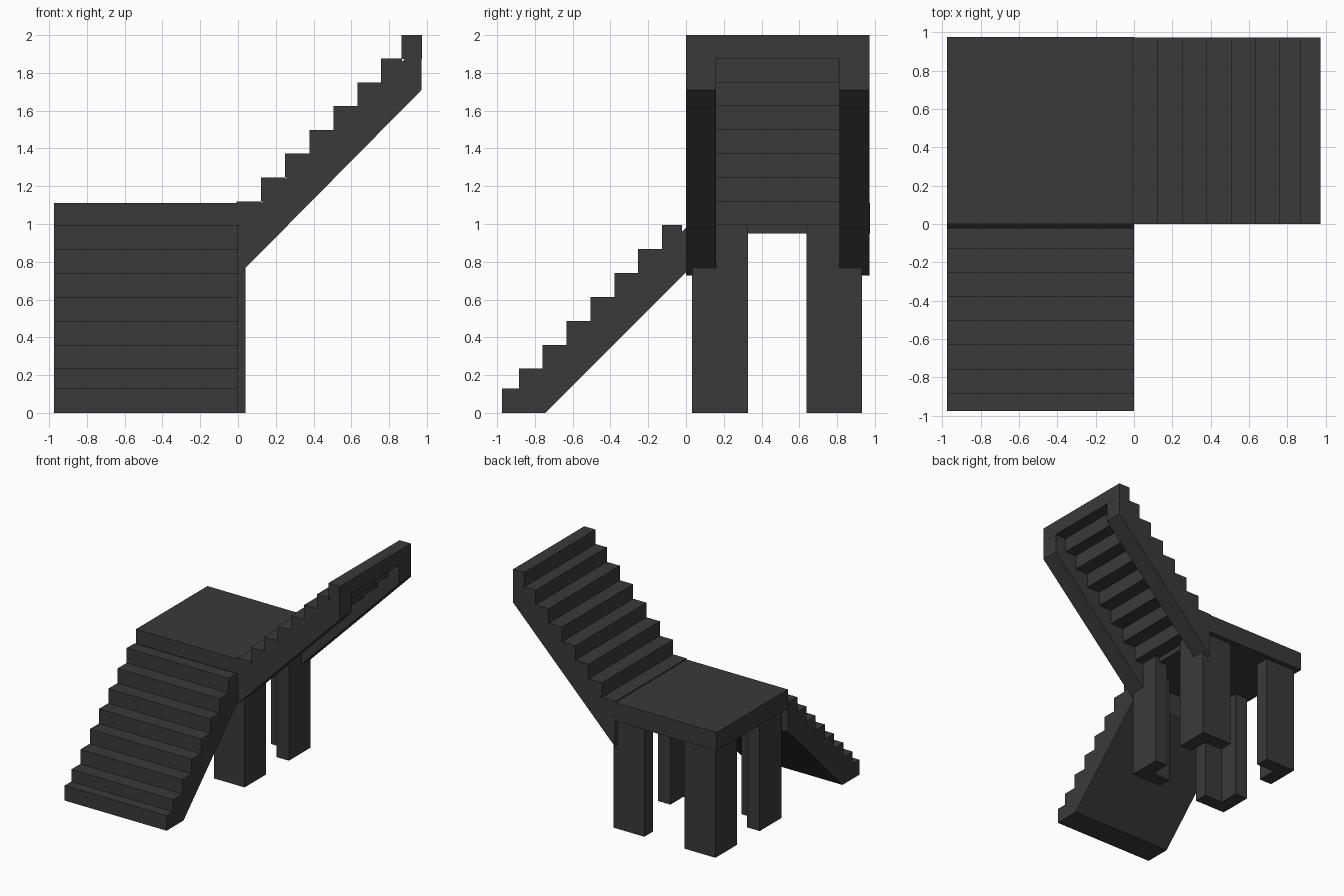
import bpy, bmesh

if "Cube" in bpy.data.objects:
    bpy.data.objects.remove(bpy.data.objects["Cube"])

mat = bpy.data.materials.new("dark_grey")
mat.diffuse_color = (0.042, 0.042, 0.042, 1)
mat.use_nodes = True
mat.node_tree.nodes["Principled BSDF"].inputs["Base Color"].default_value = mat.diffuse_color


def prism(name, profile, place, lo, hi):
    """Extrude a 2D profile from lo to hi; place(u, v, w) gives the 3D point."""
    bm = bmesh.new()
    a = [bm.verts.new(place(u, v, lo)) for u, v in profile]
    b = [bm.verts.new(place(u, v, hi)) for u, v in profile]
    bm.faces.new(a)
    bm.faces.new(b[::-1])
    n = len(profile)
    for i in range(n):
        bm.faces.new((a[i], b[i], b[(i + 1) % n], a[(i + 1) % n]))
    bmesh.ops.recalc_face_normals(bm, faces=bm.faces)
    mesh = bpy.data.meshes.new(name)
    bm.to_mesh(mesh)
    bm.free()
    mesh.materials.append(mat)
    ob = bpy.data.objects.new(name, mesh)
    bpy.context.collection.objects.link(ob)
    return ob


def rect(u0, u1, v0, v1):
    return [(u0, v0), (u1, v0), (u1, v1), (u0, v1)]


def plan(u, v, w):      # profile in xy, extruded along z
    return (u, v, w)


def along_y(u, v, w):   # profile in xz, extruded along y
    return (u, w, v)


def along_x(u, v, w):   # profile in yz, extruded along x
    return (w, u, v)


S = 0.975

# landing slab
prism("landing", rect(-S, 0, 0, S), plan, 0.95, 1.11)

# four L-section legs, each opening towards the middle of the landing
L, T = 0.295, 0.12
for x, sx, xn in ((-0.935, 1, "left"), (0.04, -1, "right")):
    for y, sy, yn in ((0.033, 1, "front"), (0.933, -1, "back")):
        shape = [(0, 0), (L, 0), (L, T), (T, T), (T, L), (0, L)]
        prism(f"{yn}_{xn}_leg", [(x + sx * u, y + sy * v) for u, v in shape],
              plan, 0, 0.998)

# lower flight: one solid sawtooth profile with a sloping underside
starts = [-S, -0.885, -0.76, -0.632, -0.506, -0.379, -0.254, -0.128]
tops = [0.13, 0.235, 0.36, 0.487, 0.614, 0.74, 0.867, 0.995]
profile = [(-S, 0)]
for i, (y, z) in enumerate(zip(starts, tops)):
    end = starts[i + 1] if i < 7 else -0.02
    profile += [(y, z), (end, z)]
profile += [(-0.02, 0.96), (0, 0.98), (0, 0.745), (-0.745, 0)]
prism("lower_stairs", profile, along_x, -S, 0)

# upper flight: block steps carried on two sloping stringers
starts = [-0.007, 0.122, 0.25, 0.378, 0.505, 0.633, 0.757, 0.865]
tops = [1.12, 1.246, 1.372, 1.498, 1.624, 1.75, 1.876, 2.0]
for i, (x, z) in enumerate(zip(starts, tops)):
    end = starts[i + 1] + 0.002 if i < 7 else 0.973
    prism(f"upper_step_{i + 1}", rect(x, end, z - 0.126, z), along_y, 0, 0.972)

stringer = [(0, 0.727), (0.972, 1.71), (0.972, 1.92), (0.9, 1.89), (0, 0.985)]
for name, y0, y1 in (("front_stringer", 0, 0.16), ("back_stringer", 0.812, 0.972)):
    prism(name, stringer, along_y, y0, y1)
